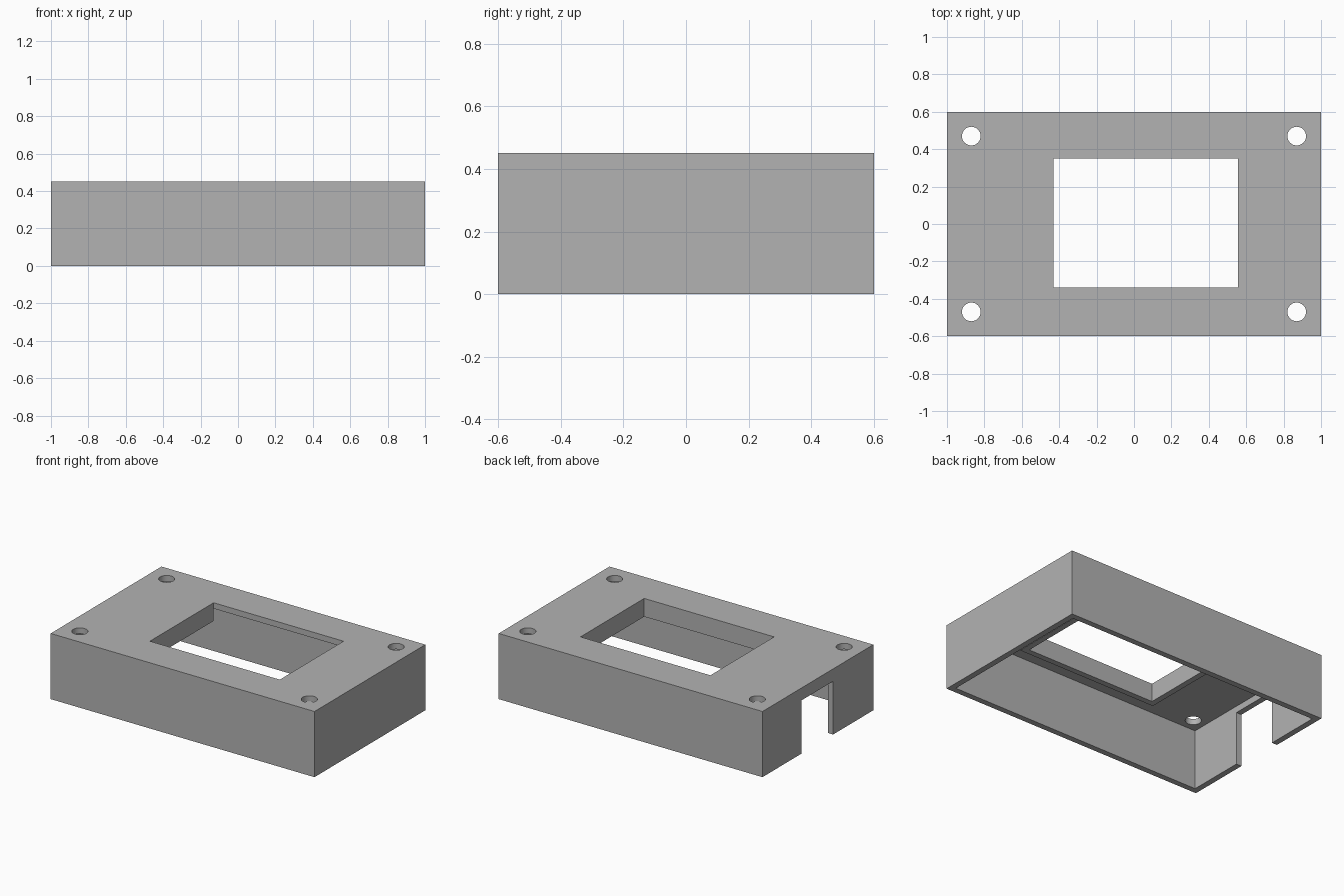
import bpy
import bmesh
from mathutils import Matrix, Vector

cube = bpy.data.objects.get("Cube")
if cube:
    bpy.data.objects.remove(cube, do_unlink=True)

LENGTH, WIDTH, HEIGHT, WALL = 2.0, 1.2, 0.45, 0.04
CEILING = HEIGHT - WALL
WIN_X0, WIN_X1, WIN_Y0, WIN_Y1 = -0.43, 0.555, -0.34, 0.35

grey = bpy.data.materials.new("plain grey")
grey.use_nodes = True
grey.diffuse_color = (0.45, 0.45, 0.45, 1)
grey.node_tree.nodes["Principled BSDF"].inputs["Base Color"].default_value = grey.diffuse_color


def make_object(name, bm):
    bmesh.ops.recalc_face_normals(bm, faces=bm.faces)
    mesh = bpy.data.meshes.new(name)
    bm.to_mesh(mesh)
    bm.free()
    mesh.materials.append(grey)
    obj = bpy.data.objects.new(name, mesh)
    bpy.context.collection.objects.link(obj)
    return obj


def box(name, low, high):
    low, high = Vector(low), Vector(high)
    bm = bmesh.new()
    bmesh.ops.create_cube(bm, size=1, matrix=Matrix.Translation((low + high) / 2)
                          @ Matrix.Diagonal((*(high - low), 1)))
    return make_object(name, bm)


def prism(name, outline, bottom, top):
    bm = bmesh.new()
    face = bm.faces.new([bm.verts.new((x, y, bottom)) for x, y in outline])
    lifted = bmesh.ops.extrude_face_region(bm, geom=[face])["geom"]
    bmesh.ops.translate(bm, vec=(0, 0, top - bottom),
                        verts=[v for v in lifted if isinstance(v, bmesh.types.BMVert)])
    return make_object(name, bm)


def rod(name, x, y, radius):
    bm = bmesh.new()
    bmesh.ops.create_cone(bm, cap_ends=True, segments=32, radius1=radius, radius2=radius,
                          depth=0.3, matrix=Matrix.Translation((x, y, HEIGHT)))
    return make_object(name, bm)


# Outer shell, open underneath
hx, hy = LENGTH / 2, WIDTH / 2
shell = box("case_shell", (-hx, -hy, 0), (hx, hy, HEIGHT))

# Cavity, display opening, cable notch in the -x wall, and corner screw holes
cutters = [
    box("cavity_cutter", (WALL - hx, WALL - hy, -0.1), (hx - WALL, hy - WALL, CEILING)),
    box("window_cutter", (WIN_X0, WIN_Y0, 0.3), (WIN_X1, WIN_Y1, 0.6)),
    box("notch_cutter", (-hx - 0.1, -0.165, -0.2), (-hx + 0.1, 0.175, 0.365)),
]
for sx in (-1, 1):
    for sy in (-1, 1):
        cutters.append(rod("screw_hole_cutter", 0.87 * sx, 0.47 * sy, 0.05))

for cutter in cutters:
    cutter.hide_render = True
    mod = shell.modifiers.new(cutter.name, "BOOLEAN")
    mod.operation = "DIFFERENCE"
    mod.solver = "EXACT"
    mod.object = cutter

# Bake the cuts, then drop the cutters
bpy.context.view_layer.update()
evaluated = shell.evaluated_get(bpy.context.evaluated_depsgraph_get())
baked = bpy.data.meshes.new_from_object(evaluated)
shell.modifiers.clear()
shell.data = baked
for cutter in cutters:
    bpy.data.objects.remove(cutter, do_unlink=True)

# Three-sided rim hanging below the display opening, open at the back
rim = prism("window_rim", [
    (WIN_X0 - WALL, WIN_Y1), (WIN_X0 - WALL, WIN_Y0 - WALL),
    (WIN_X1 + WALL, WIN_Y0 - WALL), (WIN_X1 + WALL, WIN_Y1),
    (WIN_X1, WIN_Y1), (WIN_X1, WIN_Y0), (WIN_X0, WIN_Y0), (WIN_X0, WIN_Y1),
], 0.325, CEILING)

# Smooth hole walls with sharp edges elsewhere
bpy.ops.object.select_all(action="DESELECT")
for obj in (shell, rim):
    obj.select_set(True)
bpy.context.view_layer.objects.active = shell
bpy.ops.object.shade_smooth_by_angle()
